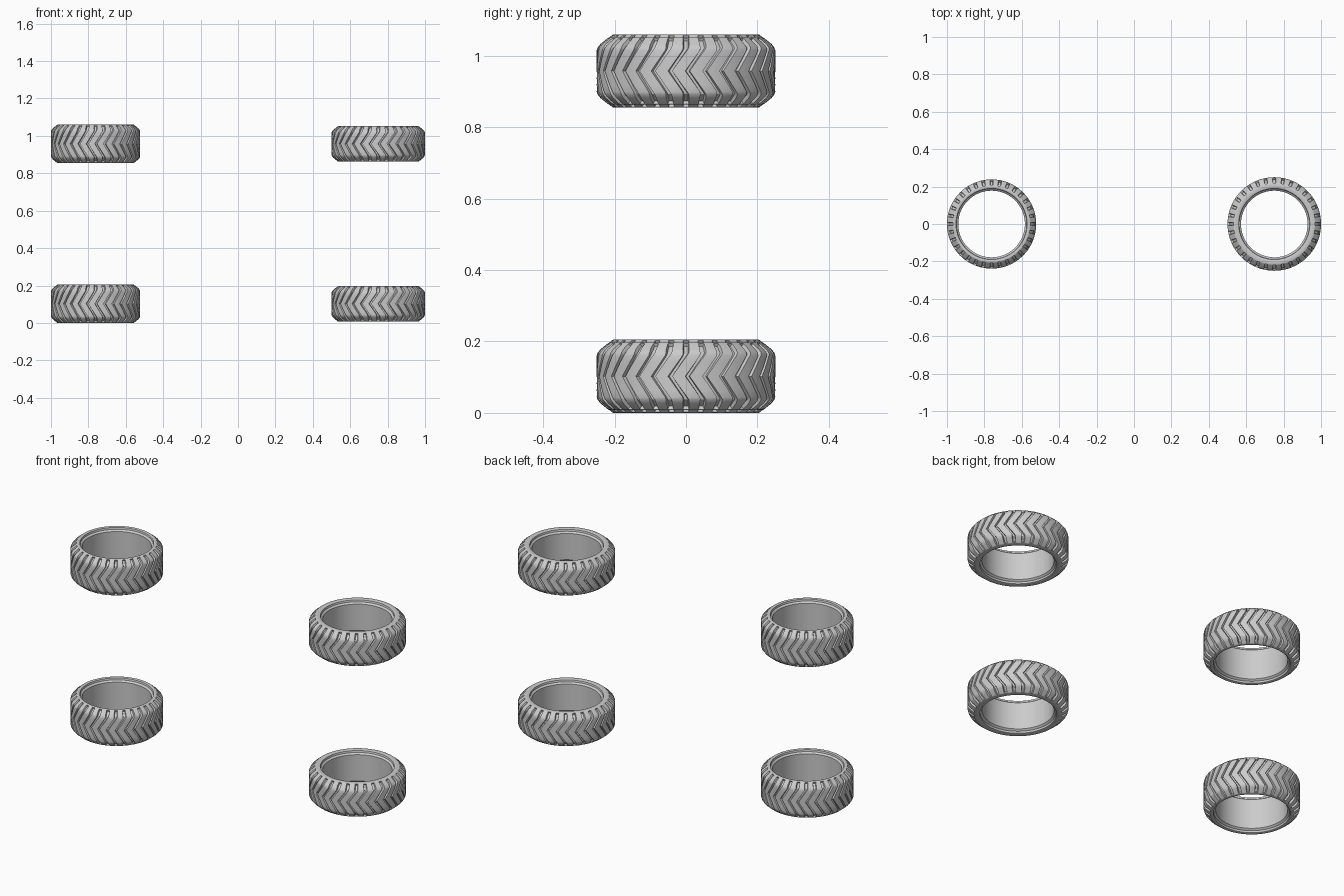
import bpy, bmesh
from math import cos, sin, pi, radians

if "Cube" in bpy.data.objects:
    bpy.data.objects.remove(bpy.data.objects["Cube"])

LUGS = 32
BORE = 0.178


def tyre_rows(R, h):
    # Half section from bore to tread centre:
    # radius, height, groove shift, groove half width, groove depth (radial, axial)
    s = 0.030
    half = [
        (BORE, h - 0.020, 0, 0.008, 0, 0),
        (BORE + 0.004, h - 0.016, 0, 0.008, 0, 0),
        (BORE + 0.010, h - 0.012, 0, 0.008, 0, 0),
        (BORE + 0.012, h - 0.002, 0, 0.008, 0, 0),
        (BORE + 0.016, h, 0, 0.008, 0, 0),
        (R - 0.035, h, 0, 0.008, 0, 0),
        (R - 0.031, h - 0.002, 0, 0.008, 0, 0),
        (R - 0.030, h - 0.003, 0, 0.009, 0.005, 0.008),
        (R - 0.010, h - 0.019, 0, 0.009, 0.010, 0.005),
        (R - 0.002, h - 0.029, 0, 0.008, 0.011, 0.001),
        (R, h - 0.036, -0.003, 0.0065, 0.011, 0),
    ]
    # Slanted groove run towards the chevron tip
    for t in (0.33, 0.66):
        half.append((R, (h - 0.036) * (1 - t), -0.003 - 0.042 * t, 0.0060, 0.011, 0))
    mid = [(R, 0, -0.045, 0.0060, 0.011, 0)]
    lower = [(r, -z, o, w, dr, -dz) for r, z, o, w, dr, dz in reversed(half)]
    return half + mid + lower


def make_tyre(name, x, z, R, h):
    bm = bmesh.new()
    rings = []
    pitch = 2 * pi / LUGS
    for r, zz, off, w, dr, dz in tyre_rows(R, h):
        ring = []
        a = w / R
        gap = pitch - 2 * a
        # Groove lip, floor, floor, lip, then two points across the lug
        cols = [(-a, 0), (-0.72 * a, 1), (0.72 * a, 1), (a, 0),
                (a + gap / 3, 0), (a + 2 * gap / 3, 0)]
        for i in range(LUGS):
            for ang, deep in cols:
                t = i * pitch + off / R + ang
                rad = r - dr * deep
                ring.append(bm.verts.new((rad * cos(t), rad * sin(t), zz - dz * deep)))
        rings.append(ring)
    # Closed section: the last row joins the first through the bore
    n = len(rings[0])
    for k, ring in enumerate(rings):
        nxt = rings[(k + 1) % len(rings)]
        for j in range(n):
            m = (j + 1) % n
            bm.faces.new((ring[j], ring[m], nxt[m], nxt[j]))
    bmesh.ops.recalc_face_normals(bm, faces=bm.faces)
    mesh = bpy.data.meshes.new(name)
    bm.to_mesh(mesh)
    bm.free()
    ob = bpy.data.objects.new(name, mesh)
    ob.location = (x, 0, z)
    bpy.context.collection.objects.link(ob)
    bpy.ops.object.select_all(action='DESELECT')
    ob.select_set(True)
    bpy.context.view_layer.objects.active = ob
    bpy.ops.object.shade_smooth_by_angle(angle=radians(30))


# Wide tyres on the left, taller narrow tyres on the right, two levels each
for level, z in (("lower", 0.1025), ("upper", 0.9575)):
    make_tyre("wide_tyre_" + level, -0.7615, z, 0.2385, 0.1025)
    make_tyre("narrow_tyre_" + level, 0.75, z, 0.25, 0.0945)
